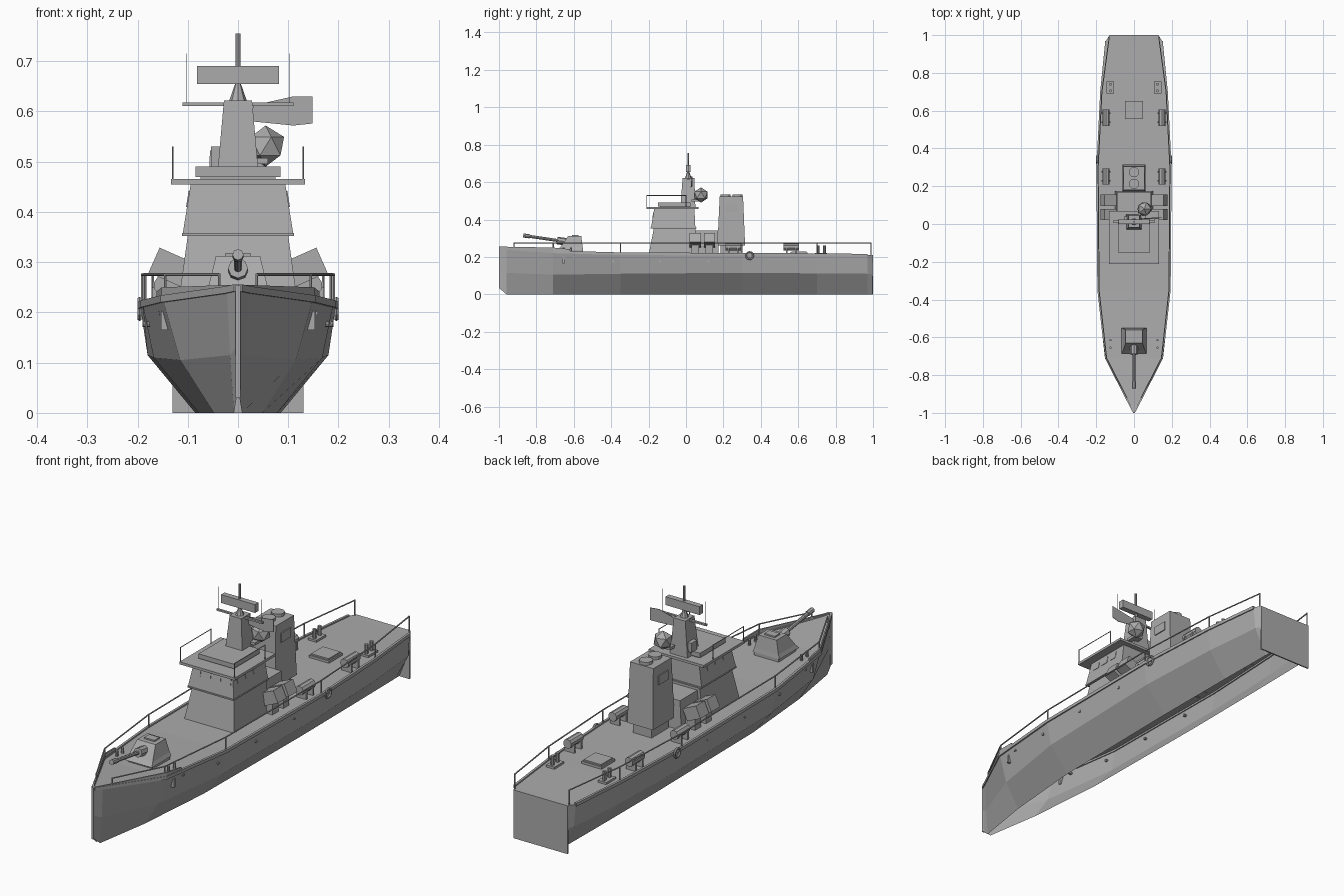
import bpy, bmesh, math
from mathutils import Vector

if "Cube" in bpy.data.objects:
    bpy.data.objects.remove(bpy.data.objects["Cube"])

grey = bpy.data.materials.new("naval_grey")
grey.diffuse_color = (0.41, 0.41, 0.41, 1)
grey.use_nodes = True
grey.node_tree.nodes["Principled BSDF"].inputs["Base Color"].default_value = grey.diffuse_color


def finish(name, bm):
    bmesh.ops.recalc_face_normals(bm, faces=bm.faces)
    me = bpy.data.meshes.new(name)
    bm.to_mesh(me)
    bm.free()
    me.materials.append(grey)
    ob = bpy.data.objects.new(name, me)
    bpy.context.collection.objects.link(ob)
    return ob


def loft(name, loops, cap=True):
    """Skin closed loops of points, optionally capping both ends."""
    bm = bmesh.new()
    rings = [[bm.verts.new(p) for p in lp] for lp in loops]
    n = len(rings[0])
    for a, b in zip(rings, rings[1:]):
        for i in range(n):
            bm.faces.new((a[i], a[(i + 1) % n], b[(i + 1) % n], b[i]))
    if cap:
        bm.faces.new(rings[0])
        bm.faces.new(rings[-1])
    return finish(name, bm)


def rect(x0, x1, y0, y1, z):
    return [(x0, y0, z), (x1, y0, z), (x1, y1, z), (x0, y1, z)]


def box(name, x0, x1, y0, y1, z0, z1):
    return loft(name, [rect(x0, x1, y0, y1, z0), rect(x0, x1, y0, y1, z1)])


def rod(name, a, b, r, r2=None, sides=8):
    a, b = Vector(a), Vector(b)
    d = b - a
    bm = bmesh.new()
    bmesh.ops.create_cone(bm, cap_ends=True, segments=sides, radius1=r,
                          radius2=r if r2 is None else r2, depth=d.length)
    ob = finish(name, bm)
    ob.rotation_euler = d.to_track_quat('Z', 'Y').to_euler()
    ob.location = (a + b) / 2
    return ob


# hull: y, deck half width, deck z, chine half width, chine z, keel half width, keel z
stations = [(-0.995, .004, .25, .004, .13, .003, .03),
            (-0.96, .022, .246, .016, .115, .008, 0),
            (-0.71, .15, .228, .115, .105, .048, 0),
            (-0.35, .19, .218, .168, .11, .078, 0),
            (0.30, .195, .215, .18, .115, .085, 0),
            (0.70, .175, .213, .165, .112, .083, 0),
            (0.97, .148, .21, .14, .11, .08, 0),
            (1.00, .13, .21, .125, .11, .08, 0)]
bm = bmesh.new()
rows = [[bm.verts.new((x, y, z)) for x, z in
         ((wk, zk), (wc, zc), (wd, zd), (-wd, zd), (-wc, zc), (-wk, zk))]
        for y, wd, zd, wc, zc, wk, zk in stations]
for a, b in zip(rows, rows[1:]):
    for i in range(5):
        bm.faces.new((a[i], a[i + 1], b[i + 1], b[i]))
finish("hull", bm)
box("transom", -.13, .13, .994, 1.0, 0, .21)
box("stem_post", -.005, .005, -1.0, -.985, .03, .255)


def edge(y):
    """Deck edge half width and height at y."""
    for s, t in zip(stations, stations[1:]):
        if y <= t[0]:
            k = max(0, (y - s[0]) / (t[0] - s[0]))
            return s[1] + k * (t[1] - s[1]), s[2] + k * (t[2] - s[2])
    return stations[-1][1:3]


for s, side in ((1, "right"), (-1, "left")):
    # gunwale strip along the deck edge
    loft(f"gunwale_{side}", [[(s * (w + a), y, z + b) for a, b in
         ((-.006, -.008), (.004, -.008), (.004, .006), (-.006, .006))]
         for y, w, z in [st[:3] for st in stations[:-1]]])
    # bow bulwark
    loft(f"bulwark_{side}", [[(s * (w + a), y, z + b) for a, b in
         ((-.004, 0), (.002, 0), (.002, h), (-.004, h))]
         for y, w, z, h in [(-.99, .006, .248, .007), (-.71, .15, .228, .022),
                            (-.62, *edge(-.62), .016)]])
    # deck railing
    pts = []
    for y in (-.92, -.71, -.35, .3, .7, .99):
        w, z = edge(y)
        x = s * (w - .005)
        pts.append((x, y, .275))
        rod(f"rail_post_{side}", (x, y, z), (x, y, .277), .003, sides=6)
    for a, b in zip(pts, pts[1:]):
        rod(f"rail_{side}", a, b, .003, sides=6)
    # roof railing
    rod(f"roof_rail_{side}", (s * .13, -.21, .528), (s * .13, .0, .528), .0018, sides=6)
    for y in (-.21, 0):
        rod(f"roof_post_{side}", (s * .13, y, .46), (s * .13, y, .53), .0018, sides=6)
    # angled launcher boxes and their stands
    for y in (.02, .095):
        ca, sa = math.cos(.42), math.sin(.42)
        prof = [(s * (.135 + u * ca - v * sa), .29 + u * sa + v * ca)
                for u, v in ((-.035, -.027), (.035, -.027), (.035, .027), (-.035, .027))]
        loft(f"launcher_{side}", [[(x, yy, z) for x, z in prof] for yy in (y, y + .06)])
        box(f"launcher_stand_{side}", *sorted((s * .1, s * .145)), y + .01, y + .05, .213, .275)
    # life raft canisters on cradles
    for y in (.21, .52):
        rod(f"raft_{side}", (s * .148, y, .254), (s * .148, y + .085, .254), .02, sides=10)
        for yy in (y + .015, y + .062):
            box(f"raft_cradle_{side}", s * .148 - .023, s * .148 + .023, yy, yy + .008, .212, .25)
    # bollards, aft pair on a plate and bow pair
    box(f"bollard_plate_{side}", s * .125 - .02, s * .125 + .02, .69, .755, .212, .222)
    for y in (.705, .74):
        rod(f"bollard_{side}", (s * .125, y, .22), (s * .125, y, .262), .008)
    for y in (-.655, -.615):
        rod(f"bow_bollard_{side}", (s * .125, y, .22), (s * .125, y, .25), .006)
    # life ring on the hull side
    bpy.ops.mesh.primitive_torus_add(major_radius=.019, minor_radius=.005,
                                     major_segments=12, minor_segments=6,
                                     location=(s * .196, .34, .207),
                                     rotation=(0, math.pi / 2, 0))
    ring = bpy.context.object
    ring.name = f"life_ring_{side}"
    ring.data.materials.append(grey)
    # portholes and bow slots
    for y in (-.39, -.14, .12):
        w = edge(y)[0]
        rod(f"porthole_{side}", (s * (w - .018), y, .177), (s * (w - .004), y, .177), .006)
    for y, z0 in ((-.655, .165), (-.6, .195)):
        w = edge(y)[0]
        box(f"hull_slot_{side}", *sorted((s * (w - .022), s * (w - .003))), y - .005, y + .005, z0, .203)
    # yardarm whip antennas
    rod(f"whip_{side}", (s * .103, .012, .617), (s * .103, .012, .715), .001, sides=6)

# superstructure: lower house, aft house, bridge, roof
loft("lower_house", [rect(-.12, .12, -.2, .05, .21), rect(-.1, .1, -.172, .05, .353)])
loft("aft_house", [rect(-.1, .1, .03, .175, .21), rect(-.09, .09, .03, .17, .34)])
box("bridge_floor", -.111, .111, -.19, .055, .352, .358)
loft("bridge", [rect(-.11, .11, -.187, .05, .357), rect(-.094, .094, -.17, .045, .456)])
box("bridge_roof", -.133, .133, -.212, .068, .455, .466)
box("upper_platform", -.085, .085, -.15, .025, .47, .49)
box("platform_base", -.075, .075, -.14, .02, .465, .471)


# bridge windows, thin plates lying on the sloped walls
def lean(z):
    return (z - .357) / .099


for x in (-.073, -.024, .024, .073):
    loft("front_window", [[(x + d, -.187 + .017 * lean(z) + o, z) for d, z in
         ((-.017, .41), (.017, .41), (.017, .442), (-.017, .442))] for o in (-.002, .002)])
for s in (1, -1):
    for y in (-.13, -.075, -.02):
        loft("side_window", [[(s * (.11 - .016 * lean(z) + o), y + d, z) for d, z in
             ((-.018, .41), (.018, .41), (.018, .442), (-.018, .442))] for o in (-.002, .002)])

# mast, radar bar, yardarm, pennant
loft("mast", [rect(-.042, .042, -.03, .05, .465), rect(-.028, .028, -.018, .045, .622)])
rod("radar_pivot", (0, .012, .62), (0, .012, .66), .018, .004)
box("radar_bar", -.082, .082, .0, .024, .655, .691)
rod("mast_pole", (0, .012, .69), (0, .012, .755), .005)
box("yardarm", -.11, .11, .008, .018, .611, .618)
loft("pennant", [[(x, y + o, z) for x, y, z in
     ((.03, .03, .58), (.11, .026, .572), (.148, .034, .576),
      (.148, .034, .63), (.11, .026, .63), (.03, .03, .612))] for o in (-.001, .001)])
box("mast_box", -.054, -.035, .0, .04, .49, .53)

# radar dome and bracket
bpy.ops.mesh.primitive_ico_sphere_add(subdivisions=1, radius=.041, location=(.055, .08, .531))
dome = bpy.context.object
dome.name = "radar_dome"
dome.data.materials.append(grey)
box("dome_bracket", .02, .06, .03, .08, .495, .507)

# funnel on a plinth, with two round caps
box("funnel_plinth", -.045, .045, .185, .3, .21, .27)
loft("funnel", [rect(-.062, .062, .168, .316, .26), rect(-.056, .056, .18, .305, .522)])
for y in (.212, .275):
    rod("funnel_cap", (0, y, .515), (0, y, .535), .027, sides=12)
for s in (1, -1):
    box("funnel_vent", s * .058 - .004, s * .058 + .004, .21, .275, .44, .48)

# deck gun
box("gun_base", -.06, .06, -.672, -.552, .215, .238)
loft("gun_turret", [rect(-.065, .065, -.685, -.55, .238), rect(-.058, .058, -.67, -.553, .255),
                    rect(-.044, .044, -.63, -.56, .312)])
box("turret_hatch", -.025, .025, -.61, -.575, .31, .318)
rod("gun_mantlet", (0, -.635, .28), (0, -.69, .288), .02)
rod("gun_barrel", (0, -.66, .284), (0, -.865, .314), .008)
rod("gun_muzzle", (0, -.835, .31), (0, -.87, .315), .011)

# aft deck hatch
box("deck_hatch", -.048, .048, .557, .65, .21, .224)
box("hatch_lid", -.042, .042, .563, .644, .223, .23)
